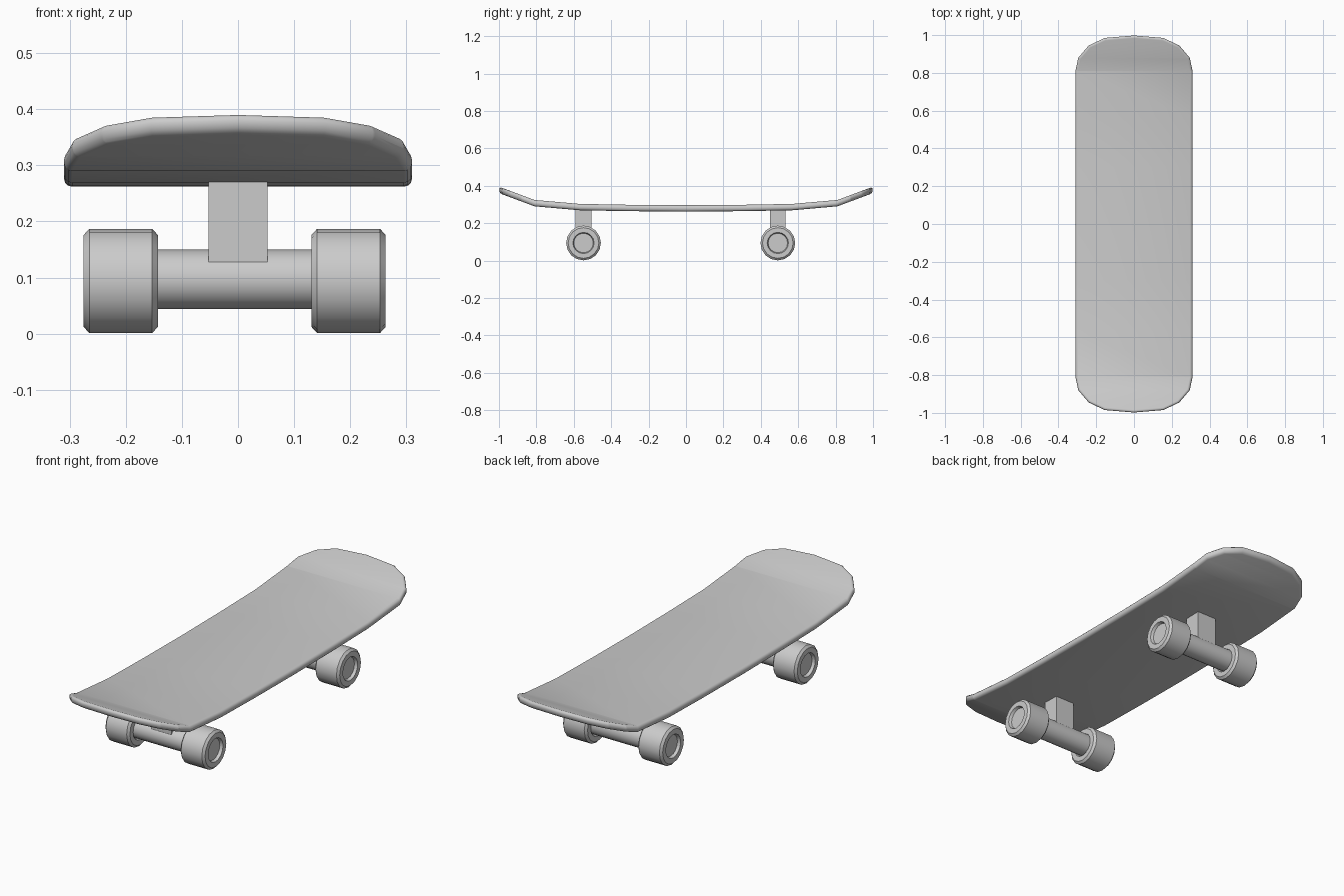
import bpy, bmesh, math
from mathutils import Vector

if "Cube" in bpy.data.objects:
    bpy.data.objects.remove(bpy.data.objects["Cube"])


def add_object(name, bm, angle):
    bmesh.ops.recalc_face_normals(bm, faces=bm.faces)
    mesh = bpy.data.meshes.new(name)
    bm.to_mesh(mesh)
    bm.free()
    obj = bpy.data.objects.new(name, mesh)
    bpy.context.collection.objects.link(obj)
    bpy.ops.object.select_all(action='DESELECT')
    bpy.context.view_layer.objects.active = obj
    obj.select_set(True)
    bpy.ops.object.shade_smooth_by_angle(angle=math.radians(angle))
    return obj


def lathe_x(name, profile, center, sides):
    """Revolve (x, radius) points around the x axis; ends are capped."""
    bm = bmesh.new()
    rings = [[bm.verts.new((center[0] + x,
                            center[1] + r * math.cos(math.tau * i / sides),
                            center[2] + r * math.sin(math.tau * i / sides)))
              for i in range(sides)] for x, r in profile]
    for a, b in zip(rings, rings[1:]):
        for i in range(sides):
            j = (i + 1) % sides
            bm.faces.new((a[i], a[j], b[j], b[i]))
    bm.faces.new(rings[0])
    bm.faces.new(rings[-1])
    return add_object(name, bm, 35)


# Deck: rounded outline, extruded, rim rounded, sliced and bent upward at the ends
THICK = 0.034
corner = [(0.31, 0.81), (0.295, 0.88), (0.24, 0.945), (0.155, 0.985)]
half = corner + [(0, 0.998)] + [(-x, y) for x, y in reversed(corner)]
outline = half + [(-x, -y) for x, y in half]
bend = [(0, 0.279), (0.3, 0.281), (0.57, 0.286), (0.81, 0.307), (1.0, 0.378)]


def deck_height(y):
    y = min(abs(y), 1.0)
    for (y0, z0), (y1, z1) in zip(bend, bend[1:]):
        if y <= y1:
            return z0 + (z1 - z0) * (y - y0) / (y1 - y0)


bm = bmesh.new()
base = bm.faces.new([bm.verts.new((x, y, -THICK / 2)) for x, y in outline])
ext = bmesh.ops.extrude_face_region(bm, geom=[base], use_keep_orig=True)
bmesh.ops.translate(bm, vec=(0, 0, THICK),
                    verts=[g for g in ext['geom'] if isinstance(g, bmesh.types.BMVert)])
bmesh.ops.recalc_face_normals(bm, faces=bm.faces)
rim = [e for e in bm.edges if abs(e.verts[0].co.z - e.verts[1].co.z) < 1e-5]
bmesh.ops.bevel(bm, geom=rim, offset=0.014, segments=3, profile=0.5, affect='EDGES')
for y in (0, 0.3, 0.57, 0.81, 0.88, 0.94):
    for s in ((1, -1) if y else (1,)):
        bmesh.ops.bisect_plane(bm, geom=bm.verts[:] + bm.edges[:] + bm.faces[:],
                               plane_co=(0, s * y, 0), plane_no=(0, 1, 0))
for v in bm.verts:
    v.co.z += deck_height(v.co.y)
add_object("deck", bm, 60)

# Trucks: wheels with recessed hubs, thick axle and square post
CX, CZ = -0.006, 0.094
half_wheel = [(-0.052, 0.052), (-0.066, 0.057), (-0.066, 0.082), (-0.056, 0.093)]
wheel = half_wheel + [(-x, r) for x, r in reversed(half_wheel)]
for end, y in (("front", -0.548), ("rear", 0.491)):
    for side, x in (("left", -0.203), ("right", 0.203)):
        lathe_x(f"{end}_{side}_wheel", wheel, (CX + x, y, CZ), 16)
    lathe_x(f"{end}_axle", [(-0.16, 0.053), (0.16, 0.053)], (CX, y, CZ + 0.003), 16)
    bm = bmesh.new()
    bmesh.ops.create_cube(bm, size=1)
    for v in bm.verts:
        v.co = Vector((v.co.x * 0.106, y + v.co.y * 0.084, 0.19 + v.co.z * 0.17))
    add_object(f"{end}_post", bm, 30)
